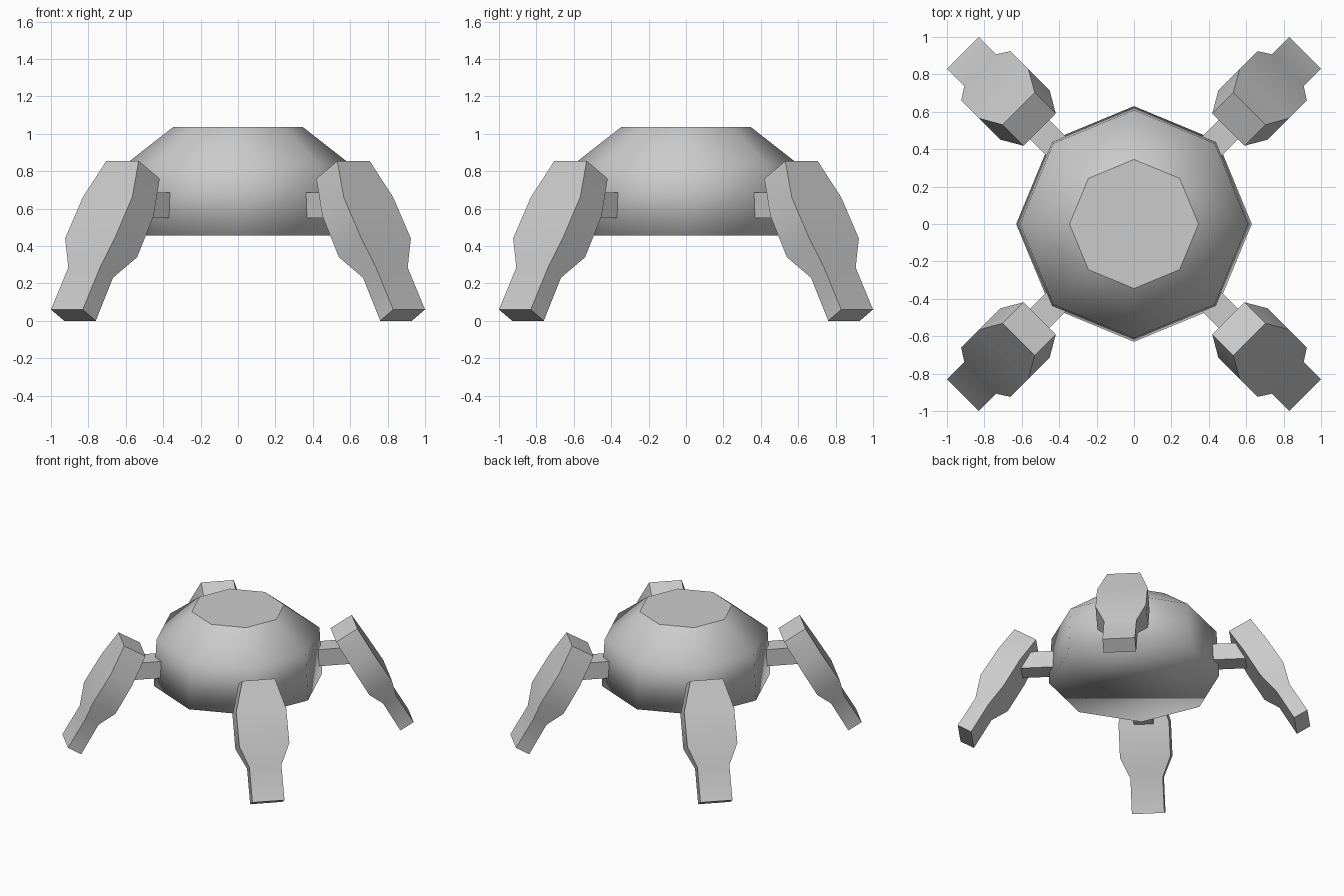
import bpy, bmesh, math
from mathutils import Matrix

old = bpy.data.objects.get("Cube")
if old:
    bpy.data.objects.remove(old, do_unlink=True)

GREY = (0.6, 0.6, 0.6, 1.0)
grey = bpy.data.materials.new("plain_grey")
grey.use_nodes = True
grey.diffuse_color = GREY
grey.node_tree.nodes["Principled BSDF"].inputs["Base Color"].default_value = GREY


def loft(name, rings, turn=0.0):
    """Skin a list of equal-length point rings and cap both ends."""
    bm = bmesh.new()
    rows = [[bm.verts.new(p) for p in ring] for ring in rings]
    n = len(rows[0])
    for low, high in zip(rows, rows[1:]):
        for i in range(n):
            j = (i + 1) % n
            bm.faces.new((low[i], low[j], high[j], high[i]))
    bm.faces.new(rows[0])
    bm.faces.new(rows[-1])
    bmesh.ops.rotate(bm, verts=bm.verts, matrix=Matrix.Rotation(turn, 3, "Z"))
    bmesh.ops.recalc_face_normals(bm, faces=bm.faces)
    mesh = bpy.data.meshes.new(name)
    bm.to_mesh(mesh)
    bm.free()
    mesh.materials.append(grey)
    obj = bpy.data.objects.new(name, mesh)
    bpy.context.collection.objects.link(obj)
    return obj


# Eight-sided domed body: smooth sides and underside, flat top
SIDES = 8
profile = [(0.63, 0.455), (0.61, 0.83), (0.345, 1.037)]
angles = [i * math.tau / SIDES for i in range(SIDES)]
body = loft("body", [[(r * math.cos(a), r * math.sin(a), z) for a in angles]
                     for r, z in profile])
for face in body.data.polygons:
    face.use_smooth = face.center.z < 1.0

# Leg sections from foot to shoulder:
# outer reach, outer height, inner reach, inner height, half width
leg_sections = [
    (1.294, 0.06, 1.195, 0.0, 0.12),
    (1.163, 0.285, 1.065, 0.23, 0.12),
    (1.12, 0.44, 0.95, 0.34, 0.187),
    (0.987, 0.66, 0.825, 0.56, 0.187),
    (0.873, 0.855, 0.714, 0.76, 0.122),
]
leg_rings = [[(uo, -w, zo), (uo, w, zo), (ui, w, zi), (ui, -w, zi)]
             for uo, zo, ui, zi, w in leg_sections]

# Short square arm joining each leg to the body
arm_rings = [[(u, -0.073, 0.55), (u, 0.073, 0.55), (u, 0.073, 0.685), (u, -0.073, 0.685)]
             for u in (0.5, 0.85)]

corners = {"back_left": 45, "back_right": 135, "front_right": 225, "front_left": 315}
for corner, degrees in corners.items():
    turn = math.radians(degrees)
    loft(corner + "_arm", arm_rings, turn)
    leg = loft(corner + "_leg", leg_rings, turn)
    bpy.ops.object.select_all(action="DESELECT")
    leg.select_set(True)
    bpy.context.view_layer.objects.active = leg
    bpy.ops.object.shade_smooth_by_angle(angle=math.radians(30))
